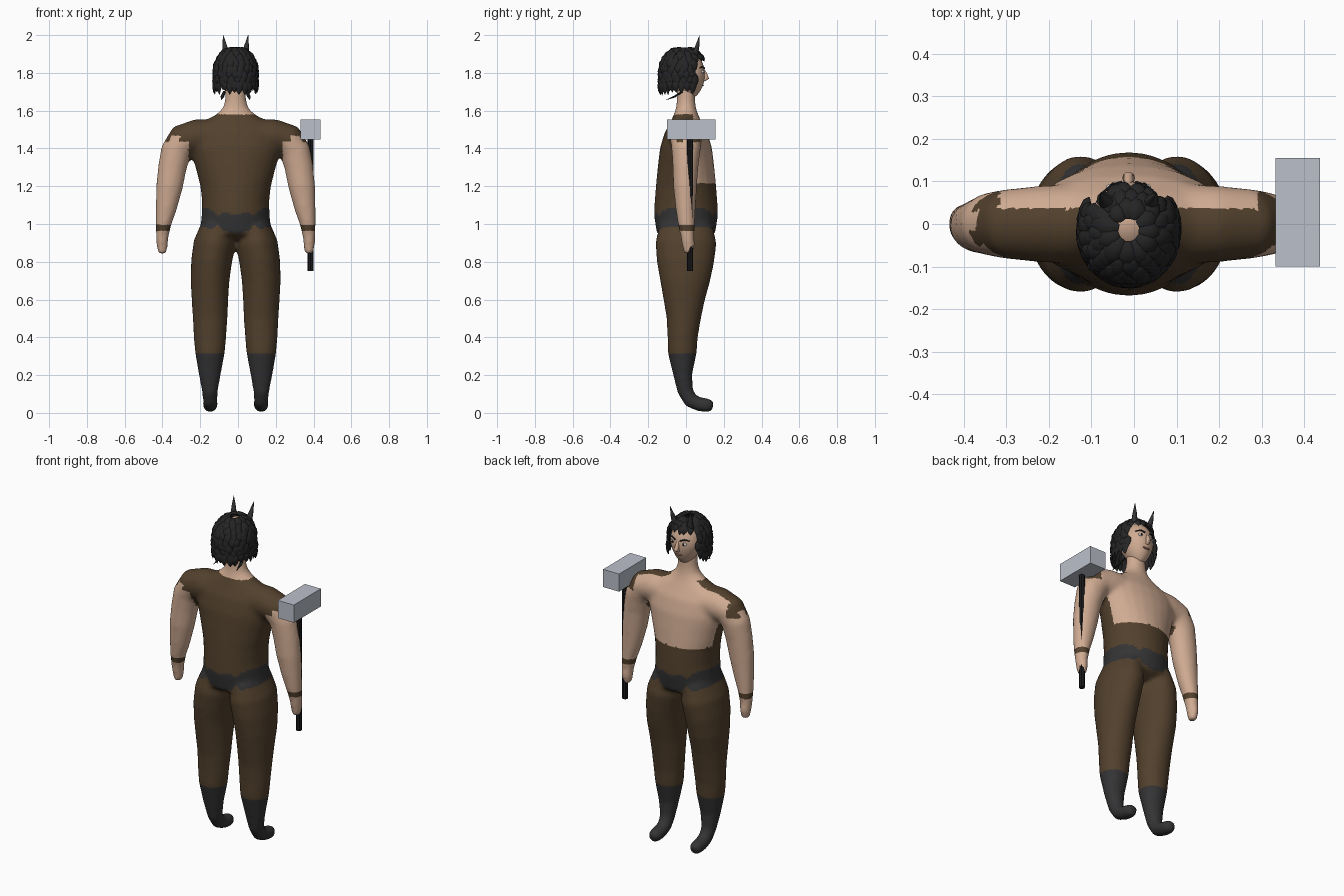
import bpy, bmesh, math, random
from mathutils import Vector

if "Cube" in bpy.data.objects:
    bpy.data.objects.remove(bpy.data.objects["Cube"])

random.seed(4)
CX = -0.0125  # body centre line


def material(name, rgb):
    m = bpy.data.materials.new(name)
    m.diffuse_color = (*rgb, 1)
    m.use_nodes = True
    m.node_tree.nodes["Principled BSDF"].inputs["Base Color"].default_value = m.diffuse_color
    return m


BROWN = material("brown cloth", (0.085, 0.052, 0.026))
SKIN = material("skin", (0.63, 0.41, 0.29))
DARK = material("dark leather", (0.034, 0.034, 0.036))
HAIR = material("black hair", (0.018, 0.018, 0.019))
STEEL = material("pale steel", (0.50, 0.53, 0.59))
GRIP = material("black grip", (0.010, 0.010, 0.011))
WHITE = material("eye white", (0.65, 0.65, 0.65))
LIP = material("lip", (0.36, 0.17, 0.13))


def loft(bm, rings, ref, n=24):
    """Tube through (x, y, z, radius along ref, other radius) rings."""
    pts = [Vector(r[:3]) for r in rings]
    loops = []
    for i, r in enumerate(rings):
        t = (pts[min(i + 1, len(pts) - 1)] - pts[max(i - 1, 0)]).normalized()
        u = (ref - t * ref.dot(t)).normalized()
        w = t.cross(u)
        loops.append([bm.verts.new(pts[i] + u * r[3] * math.cos(a) + w * r[4] * math.sin(a))
                      for a in (math.tau * k / n for k in range(n))])
    for a, b in zip(loops, loops[1:]):
        for k in range(n):
            bm.faces.new((a[k], a[(k + 1) % n], b[(k + 1) % n], b[k]))
    bm.faces.new(loops[0][::-1])
    bm.faces.new(loops[-1])


def finish(bm, name, mats, smooth=None):
    bmesh.ops.recalc_face_normals(bm, faces=bm.faces[:])
    me = bpy.data.meshes.new(name)
    bm.to_mesh(me)
    bm.free()
    ob = bpy.data.objects.new(name, me)
    bpy.context.collection.objects.link(ob)
    for m in mats:
        me.materials.append(m)
    bpy.ops.object.select_all(action='DESELECT')
    bpy.context.view_layer.objects.active = ob
    ob.select_set(True)
    if smooth:
        bpy.ops.object.shade_smooth_by_angle(angle=math.radians(smooth))
    return ob


def box(name, lo, hi, mat):
    bm = bmesh.new()
    bmesh.ops.create_cube(bm, size=1)
    for v in bm.verts:
        v.co = Vector([(l + h) / 2 + c * (h - l) for l, h, c in zip(lo, hi, v.co)])
    return finish(bm, name, [mat])


X, Y = Vector((1, 0, 0)), Vector((0, 1, 0))

# Body: torso, legs and arms fused into one smooth skin
torso = [(.92, .10, .10), (.95, .19, .155), (1.05, .18, .17), (1.12, .178, .166), (1.2, .187, .16),
         (1.3, .213, .150), (1.4, .243, .138), (1.48, .245, .115), (1.53, .20, .088),
         (1.575, .11, .066), (1.61, .07, .054), (1.65, .057, .049), (1.73, .052, .048)]
leg = [(.10, 0, 1.0, .08, .14), (.112, 0, .9, .110, .162), (.128, -.003, .8, .108, .152),
       (.136, -.005, .7, .103, .133), (.136, -.010, .6, .097, .110), (.135, -.012, .5, .092, .091),
       (.136, -.018, .4, .086, .080), (.136, -.02, .32, .079, .077), (.137, -.017, .2, .058, .050),
       (.136, -.004, .115, .042, .042), (.135, .025, .065, .038, .040), (.135, .07, .046, .040, .038),
       (.135, .118, .039, .038, .037), (.135, .143, .034, .026, .026)]
arm = [(.12, 0, 1.46, .095, .095), (.21, 0, 1.462, .09, .092), (.28, 0, 1.445, .083, .086),
       (.316, 0, 1.385, .076, .081), (.335, -.003, 1.3, .068, .076), (.350, -.005, 1.2, .063, .071),
       (.368, -.002, 1.08, .053, .056), (.382, .002, 1.0, .045, .042), (.389, .008, .93, .036, .033),
       (.389, .013, .885, .034, .030), (.388, .013, .843, .024, .022)]
bm = bmesh.new()
loft(bm, [(CX, 0, z, rx, ry) for z, rx, ry in torso], X)
for s in (-1, 1):
    loft(bm, [(CX + s * r[0], *r[1:]) for r in leg], X)
    loft(bm, [(CX + s * r[0], *r[1:]) for r in arm], Y)
body = finish(bm, "body", [BROWN, SKIN, DARK])
mod = body.modifiers.new("fuse", 'REMESH')
mod.mode, mod.voxel_size = 'VOXEL', 0.011
mod = body.modifiers.new("soften", 'SMOOTH')
mod.factor, mod.iterations = 0.5, 10
for name in ("fuse", "soften"):
    bpy.ops.object.modifier_apply(modifier=name)


def body_colour(c):
    x, y, z = abs(c.x - CX), c.y, c.z
    if x > .25 and z > .8:                              # arms and sleeves
        hem = 1.45 + .018 * math.copysign(1, math.sin(y * 75 + x * 20))
        if z < hem:
            return 0 if .965 < z < .998 else 1          # wrist band
        return 1 if y > .035 and x < .305 else 0
    if z < .315:                                        # boots
        return 2
    belt = 1.0 + .2 * x
    notch = max(0, .03 - abs(x - .095)) * .9
    if abs(z - belt) < .05 - notch:
        return 2
    if z > 1.58 or (z > 1.22 and y > .035):             # neck and bare chest
        return 1
    return 0


for p in body.data.polygons:
    p.material_index = body_colour(p.center)
bpy.ops.object.shade_smooth_by_angle(angle=math.radians(60))

# Head: ellipsoid narrowed towards the chin
HC = Vector((CX, .004, 1.79))
bm = bmesh.new()
bmesh.ops.create_uvsphere(bm, u_segments=32, v_segments=20, radius=1)
for v in bm.verts:
    low = max(0, -v.co.z)
    v.co = HC + Vector((v.co.x * .09 * (1 - .28 * low), v.co.y * .096 * (1 - .2 * low) + .016 * low,
                        v.co.z * .125))
finish(bm, "head", [SKIN], 60)

# Nose
bm = bmesh.new()
loft(bm, [(CX, .088, 1.822, .006, .006), (CX, .100, 1.795, .010, .012), (CX, .108, 1.772, .015, .015),
          (CX, .094, 1.760, .010, .008)], X, 10)
finish(bm, "nose", [SKIN], 60)


# Eyes, brows and mouth
def ball(name, centre, radii, mat):
    bm = bmesh.new()
    bmesh.ops.create_uvsphere(bm, u_segments=14, v_segments=10, radius=1)
    for v in bm.verts:
        v.co = Vector(centre) + Vector([a * b for a, b in zip(v.co, radii)])
    return finish(bm, name, [mat], 60)


for s, side in ((-1, "left"), (1, "right")):
    ball(side + "_eye", (CX + s * .037, .087, 1.806), (.016, .008, .009), WHITE)
    ball(side + "_pupil", (CX + s * .036, .0935, 1.806), (.006, .004, .007), GRIP)
    ball(side + "_ear", (CX + s * .09, -.005, 1.785), (.010, .020, .028), SKIN)
    bm = bmesh.new()
    loft(bm, [(CX + s * .016, .098, 1.824, .004, .004), (CX + s * .04, .090, 1.833, .004, .005),
              (CX + s * .064, .072, 1.826, .002, .002)], Y, 6)
    finish(bm, side + "_brow", [HAIR])
    # Horn
    bm = bmesh.new()
    loft(bm, [(CX + s * .050, .048, 1.895, .020, .016), (CX + s * .059, .062, 1.95, .011, .010),
              (CX + s * .066, .072, 2.0, .0008, .0008)], X, 10)
    finish(bm, side + "_horn", [DARK], 40)
ball("mouth", (CX, .0885, 1.735), (.024, .006, .005), LIP)


# Hair: overlapping pointed locks laid over a dome that hangs straight below its equator
def dome(th, az, lift):
    r = math.sin(min(th, math.pi / 2)) * lift
    z = .126 * math.cos(th) * lift if th < math.pi / 2 else -(th - math.pi / 2) * .115
    return Vector((CX + .108 * r * math.cos(az), -.014 + .120 * r * math.sin(az), 1.805 + z))


bm = bmesh.new()
for row in range(8):
    th0 = .22 + row * .235
    count = int(7 + 19 * math.sin(min(th0, 1.5)))
    for k in range(count):
        az = math.tau * (k + .5 * (row % 2) + random.uniform(-.2, .2)) / count
        front = math.sin(az)
        if front > .5 and th0 > .75:                    # leave the face open
            continue
        length = random.uniform(.55, .8) if front < .5 else random.uniform(.4, .55)
        wide = random.uniform(.019, .024)
        rings = []
        for t, w in ((0, .35), (.2, .9), (.5, 1), (.78, .6), (1, .04)):
            p = dome(th0 + t * length, az, 1 + .07 * math.sin(t * 2.6))
            rings.append((*p, wide * w, wide * w * .45))
        loft(bm, rings, Vector((-math.sin(az), math.cos(az), 0)), 6)
# Loose strands at the nape
for s in (-1, 1):
    loft(bm, [(CX + s * .06, -.02, 1.70, .008, .006), (CX + s * .07, -.06, 1.675, .010, .006),
              (CX + s * .075, -.105, 1.657, .001, .001)], X, 6)
finish(bm, "hair", [HAIR], 40)

# Hammer
box("hammer_head", (.332, -.10, 1.448), (.437, .155, 1.553), STEEL)
bm = bmesh.new()
loft(bm, [(.385, .022, .75, .016, .016), (.385, .022, 1.46, .016, .016)], X, 8)
finish(bm, "hammer_handle", [GRIP])
